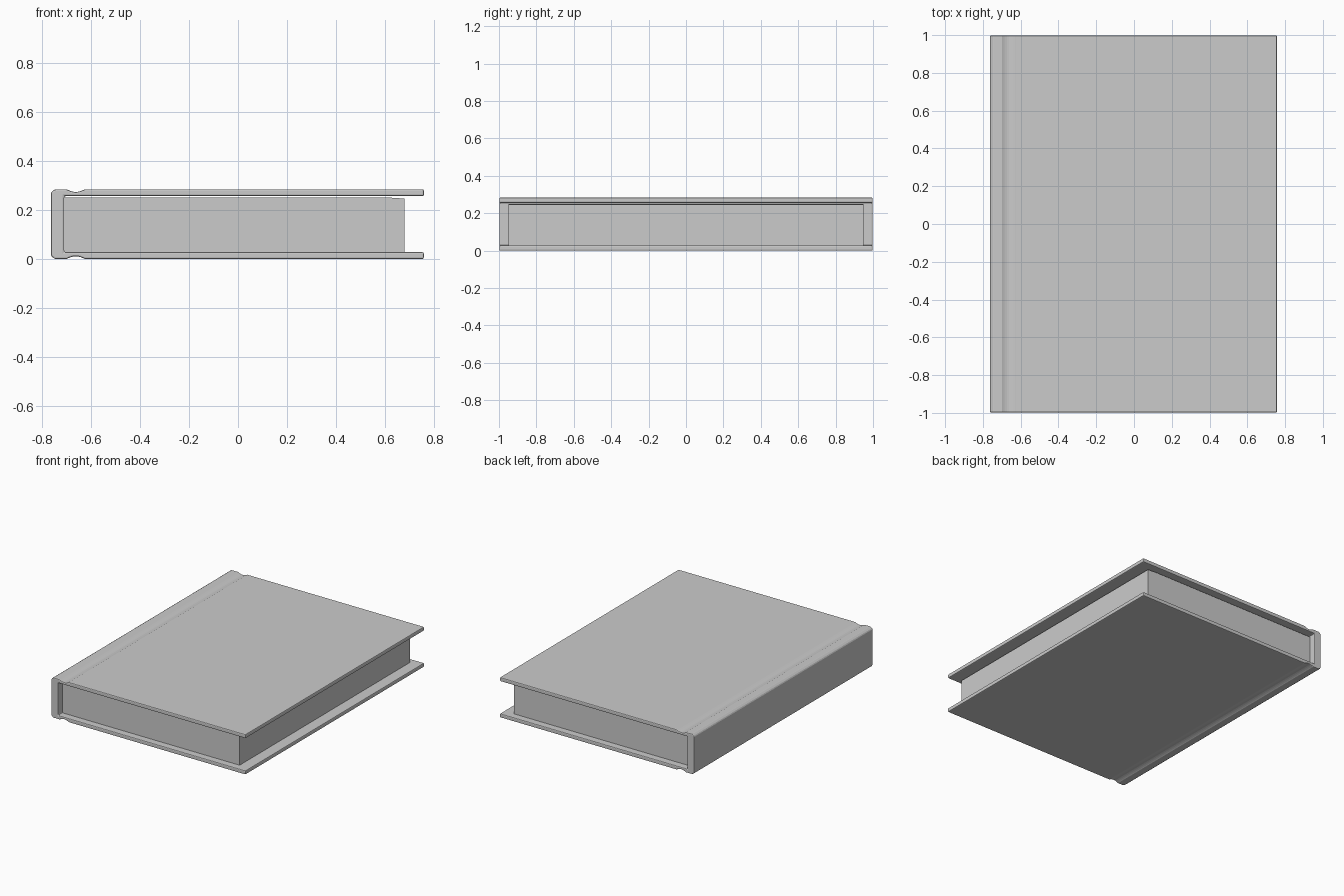
import bpy, bmesh, math

if "Cube" in bpy.data.objects:
    bpy.data.objects.remove(bpy.data.objects["Cube"])

H = 0.284      # total thickness
BOARD = 0.028  # cover board thickness


def extrude_profile(name, pts, half_y):
    """Closed x/z outline extruded along y."""
    bm = bmesh.new()
    face = bm.faces.new([bm.verts.new((x, -half_y, z)) for x, z in pts])
    ext = bmesh.ops.extrude_face_region(bm, geom=[face])
    verts = [v for v in ext["geom"] if isinstance(v, bmesh.types.BMVert)]
    bmesh.ops.translate(bm, verts=verts, vec=(0, 2 * half_y, 0))
    bmesh.ops.recalc_face_normals(bm, faces=bm.faces)
    mesh = bpy.data.meshes.new(name)
    bm.to_mesh(mesh)
    bm.free()
    obj = bpy.data.objects.new(name, mesh)
    bpy.context.collection.objects.link(obj)
    return obj


# Cover: upper half of the C-shaped outline, with spine shoulder and hinge groove
upper = [(-0.762, H - 0.016), (-0.758, H - 0.009), (-0.747, H - 0.001), (-0.74, H)]
upper.append((-0.698, H))
for i in range(7):
    t = i / 6
    upper.append((-0.692 + 0.062 * t, H - 0.003 - 0.008 * math.sin(math.pi * t)))
upper += [(-0.624, H), (0.757, H), (0.757, H - BOARD), (-0.708, H - BOARD)]
lower = [(x, H - z) for x, z in reversed(upper)]
cover = extrude_profile("cover", upper + lower, 0.998)
bev = cover.modifiers.new("soft_edges", 'BEVEL')
bev.width = 0.006
bev.segments = 2
bev.limit_method = 'ANGLE'
bev.angle_limit = math.radians(60)

# Page block, glued to the spine and resting on the back board
extrude_profile("pages", [(-0.709, BOARD - 0.002), (0.678, BOARD - 0.002), (0.678, 0.246),
                          (0.62, 0.25), (-0.709, 0.25)], 0.95)
